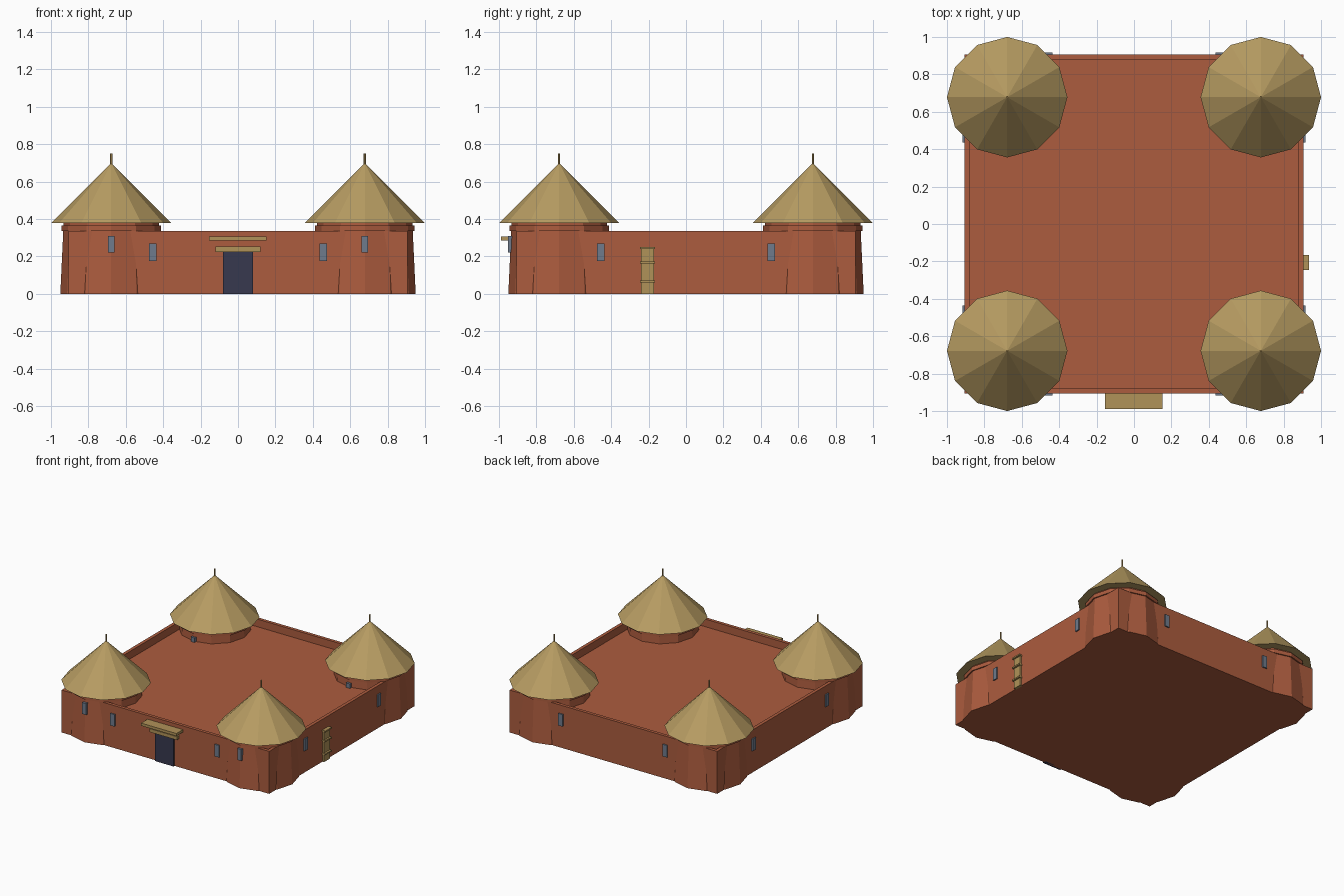
import bpy, bmesh, math

if "Cube" in bpy.data.objects:
    bpy.data.objects.remove(bpy.data.objects["Cube"])

def material(name, hexcode):
    vals = [int(hexcode[i:i + 2], 16) / 255 for i in (0, 2, 4)]
    lin = [v / 12.92 if v <= 0.04045 else ((v + 0.055) / 1.055) ** 2.4 for v in vals]
    m = bpy.data.materials.new(name)
    m.diffuse_color = (*lin, 1)
    m.use_nodes = True
    m.node_tree.nodes["Principled BSDF"].inputs["Base Color"].default_value = m.diffuse_color
    return m

BRICK = material("red_clay", "AC5C3E")
THATCH = material("thatch", "B79C62")
WOOD = material("pale_wood", "B09258")
DOOR = material("dark_door", "37384F")
GLASS = material("window_grey", "6F7B8C")

def finish(bm, name, mat):
    bmesh.ops.recalc_face_normals(bm, faces=bm.faces)
    me = bpy.data.meshes.new(name)
    bm.to_mesh(me)
    bm.free()
    me.materials.append(mat)
    ob = bpy.data.objects.new(name, me)
    bpy.context.collection.objects.link(ob)
    return ob

def box(name, mat, x0, x1, y0, y1, z0, z1):
    bm = bmesh.new()
    bmesh.ops.create_cube(bm, size=1)
    for v in bm.verts:
        v.co = (x1 if v.co.x > 0 else x0, y1 if v.co.y > 0 else y0, z1 if v.co.z > 0 else z0)
    return finish(bm, name, mat)

def cone(name, mat, cx, cy, r0, r1, z0, z1, sides=12):
    bm = bmesh.new()
    rings = []
    for r, z in ((r0, z0), (r1, z1)):
        n = sides if r > 0 else 1
        rings.append([bm.verts.new((cx + r * math.cos(2 * math.pi * i / sides),
                                    cy + r * math.sin(2 * math.pi * i / sides), z)) for i in range(n)])
    low, high = rings
    bm.faces.new(low[::-1])
    if len(high) > 1:
        bm.faces.new(high)
    for i in range(sides):
        j = (i + 1) % sides
        bm.faces.new((low[i], low[j], high[j], high[i]) if len(high) > 1 else (low[i], low[j], high[0]))
    return finish(bm, name, mat)

# Walled block with a sunken roof behind the parapet
W, H = 0.907, 0.335
bm = bmesh.new()
bmesh.ops.create_cube(bm, size=1)
for v in bm.verts:
    v.co = (v.co.x * 2 * W, v.co.y * 2 * W, H if v.co.z > 0 else 0)
bm.faces.ensure_lookup_table()
top = max(bm.faces, key=lambda f: f.calc_center_median().z)
bmesh.ops.inset_region(bm, faces=[top], thickness=0.037)
inner = bmesh.ops.extrude_discrete_faces(bm, faces=[top])["faces"][0]
for v in inner.verts:
    v.co.z = 0.275
finish(bm, "compound_walls", BRICK)

# Corner towers
C = 0.678
for sx in (-1, 1):
    for sy in (-1, 1):
        x, y = sx * C, sy * C
        cone("tower_body", BRICK, x, y, 0.272, 0.254, 0, 0.385)
        cone("tower_collar", BRICK, x, y, 0.266, 0.266, 0.335, 0.366)
        cone("thatched_roof", THATCH, x, y, 0.322, 0, 0.378, 0.70)
        cone("roof_finial", WOOD, x, y, 0.006, 0.006, 0.68, 0.75, 6)
        box("tower_window", GLASS, x - 0.017, x + 0.017, y - 0.274, y - 0.24, 0.22, 0.31)

# Two windows in every wall
for s in (-1, 1):
    for t in (-1, 1):
        a, b = t * 0.456 - 0.019, t * 0.456 + 0.019
        p, q = sorted((s * 0.9, s * 0.917))
        box("wall_window", GLASS, a, b, p, q, 0.175, 0.27)
        box("side_wall_window", GLASS, p, q, a, b, 0.175, 0.27)

# Entrance
box("door", DOOR, -0.08, 0.08, -0.92, -0.89, 0, 0.225)
box("door_lintel", WOOD, -0.12, 0.12, -0.935, -0.89, 0.225, 0.252)
box("door_awning", WOOD, -0.155, 0.153, -0.988, -0.89, 0.285, 0.306)

# Ladder on the right wall
box("ladder_panel", WOOD, 0.9, 0.921, -0.24, -0.17, 0, 0.245)
for z in (0.06, 0.163, 0.24):
    box("ladder_rung", WOOD, 0.9, 0.935, -0.245, -0.165, z, z + 0.011)
